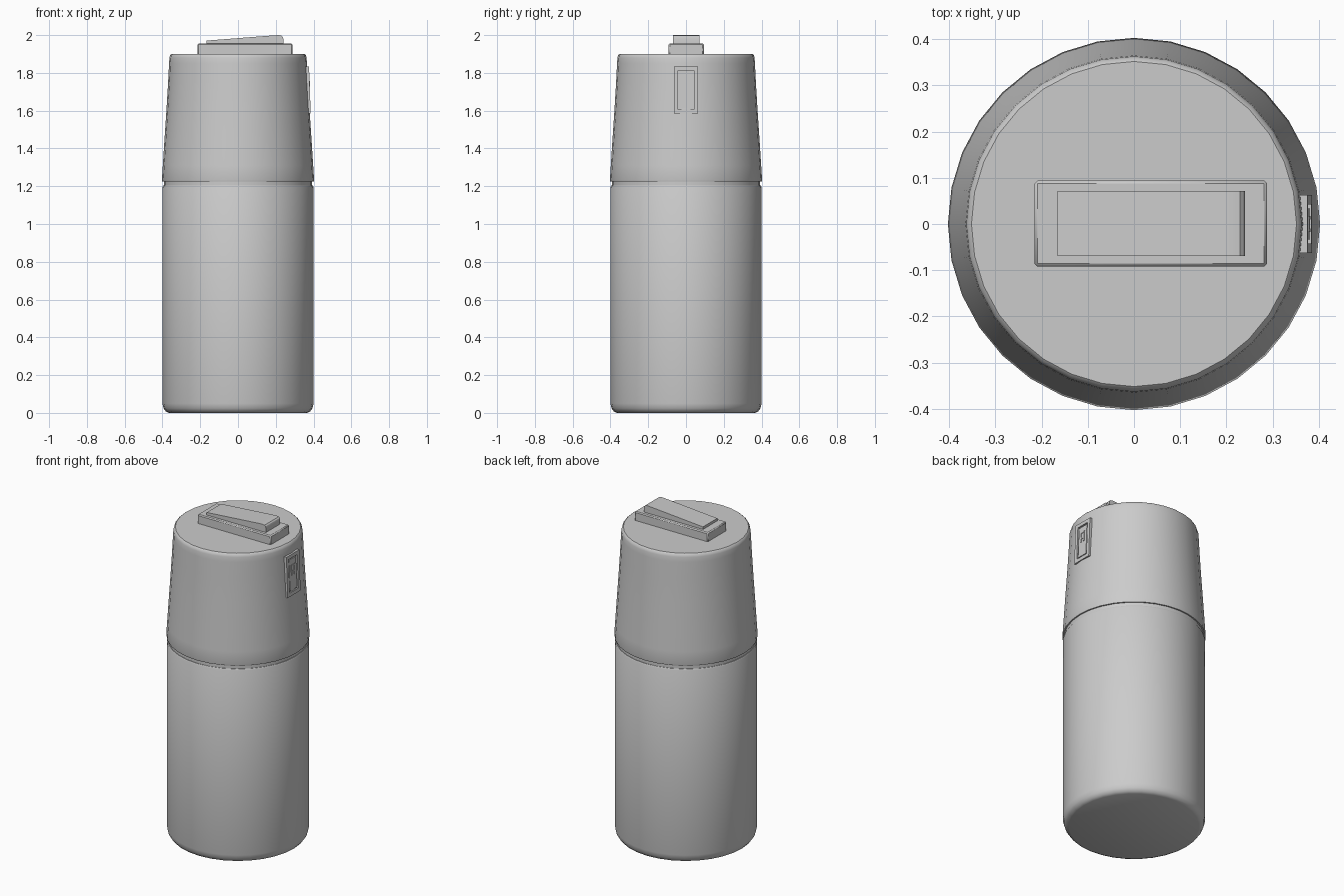
import bpy, bmesh, math
from mathutils import Vector

if "Cube" in bpy.data.objects:
    bpy.data.objects.remove(bpy.data.objects["Cube"])

SEG = 32


def finish(name, bm, angle=30, bevel=0):
    bmesh.ops.remove_doubles(bm, verts=bm.verts, dist=1e-5)
    bmesh.ops.recalc_face_normals(bm, faces=bm.faces)
    me = bpy.data.meshes.new(name)
    bm.to_mesh(me)
    bm.free()
    ob = bpy.data.objects.new(name, me)
    bpy.context.collection.objects.link(ob)
    if bevel:
        m = ob.modifiers.new("bevel", 'BEVEL')
        m.width = bevel
        m.segments = 1
    bpy.ops.object.select_all(action='DESELECT')
    ob.select_set(True)
    bpy.context.view_layer.objects.active = ob
    bpy.ops.object.shade_smooth_by_angle(angle=math.radians(angle))
    return ob


def lathe(name, profile):
    """Closed solid of revolution from (radius, z) points."""
    bm = bmesh.new()
    rings = [[bm.verts.new((r * math.cos(i * math.tau / SEG),
                            r * math.sin(i * math.tau / SEG), z))
              for i in range(SEG)] for r, z in profile]
    for a, b in zip(rings, rings[1:]):
        for i in range(SEG):
            j = (i + 1) % SEG
            bm.faces.new((a[i], a[j], b[j], b[i]))
    bm.faces.new(rings[0][::-1])
    bm.faces.new(rings[-1])
    return finish(name, bm, 35)


def prism(name, outline, direction, bevel=0):
    """Extrude a planar outline of 3D points along a direction."""
    bm = bmesh.new()
    face = bm.faces.new([bm.verts.new(p) for p in outline])
    ext = bmesh.ops.extrude_face_region(bm, geom=[face])
    new = [g for g in ext["geom"] if isinstance(g, bmesh.types.BMVert)]
    bmesh.ops.translate(bm, verts=new, vec=Vector(direction))
    return finish(name, bm, 25, bevel)


# Flask body with rounded foot
lathe("flask_body", [(0.365, 0), (0.382, 0.007), (0.394, 0.024), (0.40, 0.05),
                     (0.40, 1.195), (0.396, 1.203), (0.385, 1.203)])

# Recessed seam between body and lid
lathe("seam_ring", [(0.393, 1.19), (0.393, 1.24)])

# Tapered lid with rounded shoulder
lathe("lid", [(0.385, 1.225), (0.401, 1.225), (0.403, 1.232), (0.398, 1.31),
              (0.389, 1.45), (0.379, 1.60), (0.370, 1.75), (0.365, 1.85),
              (0.363, 1.88), (0.359, 1.894), (0.352, 1.90)])

# Base plate on top of the lid
prism("top_plate", [(-0.215, -0.092, 1.89), (0.288, -0.092, 1.89),
                    (0.288, 0.094, 1.89), (-0.215, 0.094, 1.89)],
      (0, 0, 0.065), bevel=0.006)

# Wedge lever on the plate
prism("top_lever", [(x, -0.069, z) for x, z in
                    [(-0.166, 1.945), (0.24, 1.945), (0.24, 1.98), (0.237, 1.991),
                     (0.23, 1.998), (0.215, 2.0), (0.195, 1.999), (-0.166, 1.971)]],
      (0, 0.14, 0))


# Latch on the right side, leaning with the lid wall
def face_x(z):
    return 0.376 + (1.835 - z) * 0.036


def panel(y, z0, z1, offset):
    return [(face_x(zz) + offset, yy, zz)
            for yy, zz in [(-y, z0), (y, z0), (y, z1), (-y, z1)]]


bm = bmesh.new()
outer = panel(0.063, 1.585, 1.835, 0)
inner = panel(0.042, 1.607, 1.813, 0)
floor = panel(0.042, 1.607, 1.813, -0.009)
back = [(0.35, p[1], p[2]) for p in outer]
loops = [[bm.verts.new(p) for p in pts] for pts in (back, outer, inner, floor)]
for a, b in zip(loops, loops[1:]):
    for i in range(4):
        j = (i + 1) % 4
        bm.faces.new((a[i], a[j], b[j], b[i]))
bm.faces.new(loops[0])
bm.faces.new(loops[-1])
finish("latch_frame", bm, 25)

prism("latch_button", panel(0.034, 1.615, 1.805, -0.014), (0.011, 0, 0))

# Small catch loop on the button
for name, y0, y1, z0, z1 in [("catch_side_left", -0.017, -0.010, 1.705, 1.77),
                             ("catch_side_right", 0.010, 0.017, 1.705, 1.77),
                             ("catch_top", -0.010, 0.010, 1.762, 1.77),
                             ("catch_bar", -0.010, 0.010, 1.725, 1.733)]:
    prism(name, [(face_x(z) - 0.008, y, z) for y, z in
                 [(y0, z0), (y1, z0), (y1, z1), (y0, z1)]], (0.009, 0, 0))
